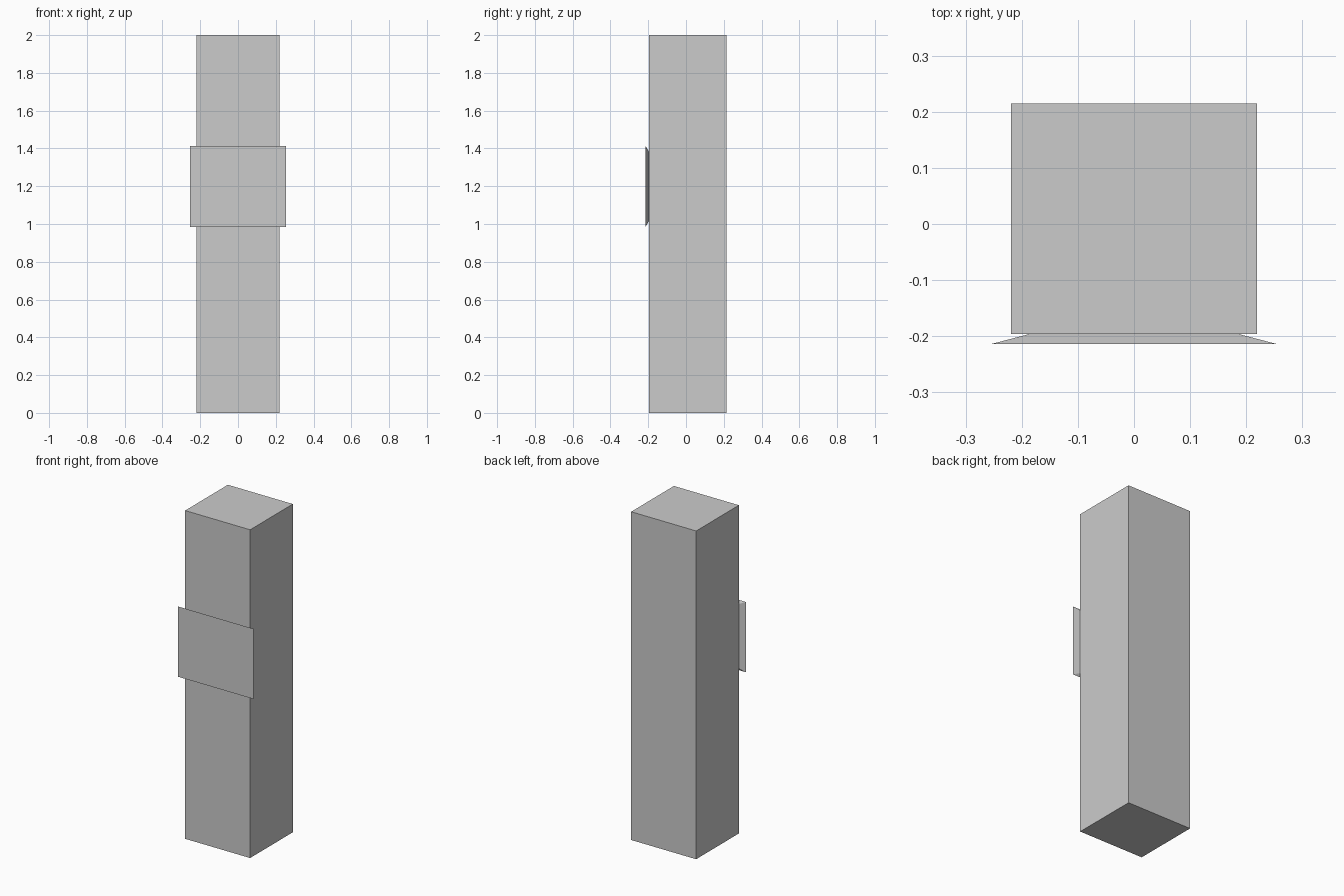
import bpy
import bmesh

if "Cube" in bpy.data.objects:
    bpy.data.objects.remove(bpy.data.objects["Cube"])


def build(name, rings, axis):
    """Closed box or frustum between two rectangles (u0, u1, v0, v1, w) stacked along an axis."""
    bm = bmesh.new()
    loops = []
    for u0, u1, v0, v1, w in rings:
        corners = [(u0, v0), (u1, v0), (u1, v1), (u0, v1)]
        loops.append([bm.verts.new((u, v, w) if axis == 'Z' else (u, w, v)) for u, v in corners])
    a, b = loops
    bm.faces.new(a)
    bm.faces.new(b)
    for i in range(4):
        j = (i + 1) % 4
        bm.faces.new((a[i], a[j], b[j], b[i]))
    bmesh.ops.recalc_face_normals(bm, faces=bm.faces)
    mesh = bpy.data.meshes.new(name)
    bm.to_mesh(mesh)
    bm.free()
    obj = bpy.data.objects.new(name, mesh)
    bpy.context.collection.objects.link(obj)
    return obj


# Square upright pillar
build("pillar", [(-0.219, 0.219, -0.196, 0.215, 0.0),
                 (-0.219, 0.219, -0.196, 0.215, 2.0)], 'Z')

# Thin sign plate with bevelled back edges, resting on the pillar front
build("sign_plate", [(-0.255, 0.255, 0.985, 1.413, -0.214),
                     (-0.184, 0.184, 1.017, 1.381, -0.1955)], 'Y')
